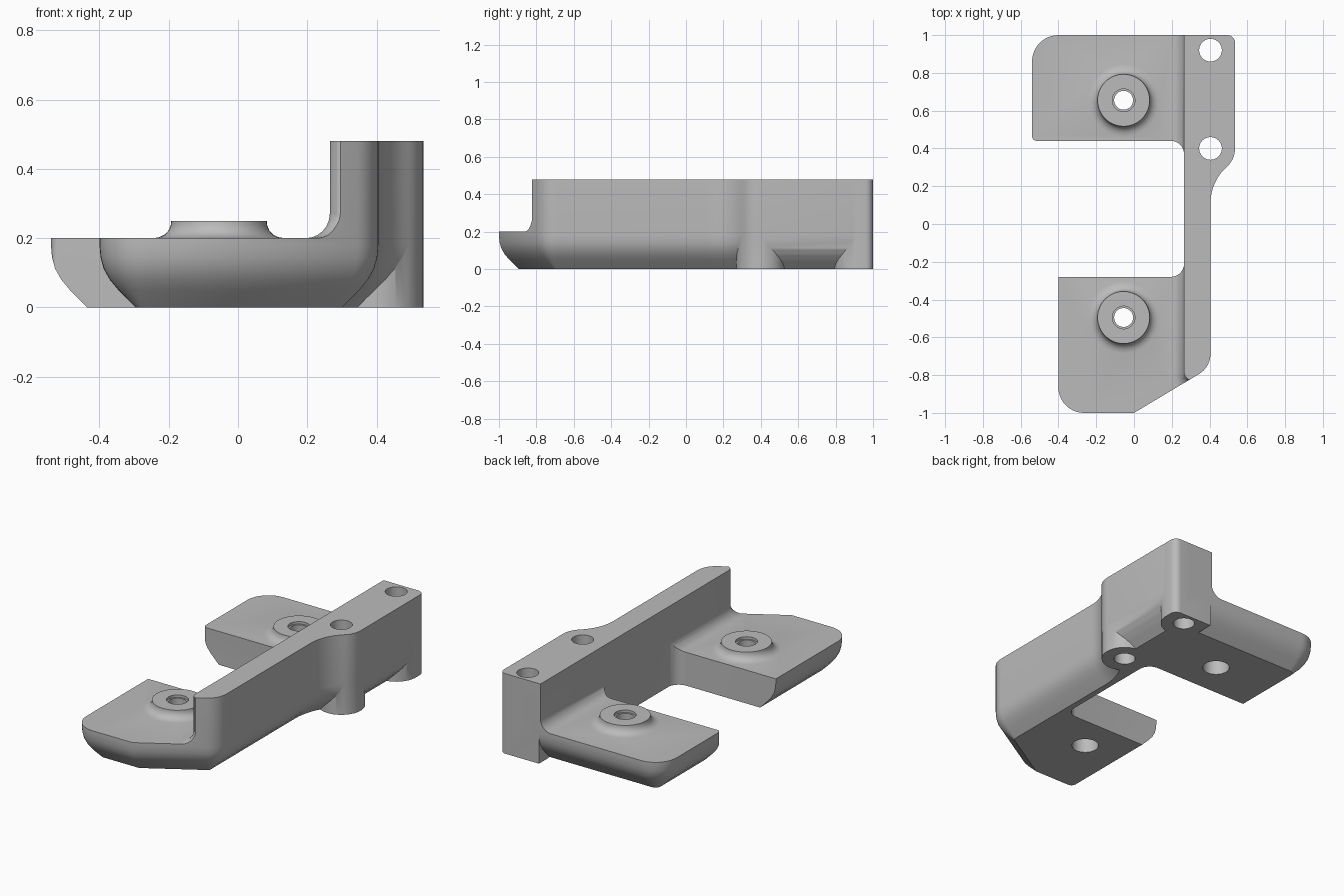
import bpy, bmesh, math
from mathutils import Vector

if "Cube" in bpy.data.objects:
    bpy.data.objects.remove(bpy.data.objects["Cube"])

grey = bpy.data.materials.new("grey")
grey.diffuse_color = (0.5, 0.5, 0.5, 1)
grey.use_nodes = True
grey.node_tree.nodes["Principled BSDF"].inputs["Base Color"].default_value = grey.diffuse_color


def arc(cx, cy, r, a0, a1, n=10):
    angles = [math.radians(a0 + (a1 - a0) * i / n) for i in range(n + 1)]
    return [(cx + r * math.cos(a), cy + r * math.sin(a)) for a in angles]


def circle(cx, cy, r):
    return arc(cx, cy, r, 0, 352.5, 47)


def inset(points, d):
    """Mitred inward offset of a counter-clockwise outline."""
    pts = [Vector(p) for p in points]
    result = []
    for i, p in enumerate(pts):
        e1 = (p - pts[i - 1]).normalized()
        e2 = (pts[(i + 1) % len(pts)] - p).normalized()
        n1, n2 = Vector((-e1.y, e1.x)), Vector((-e2.y, e2.x))
        result.append(p + (n1 + n2) * d / (1 + n1.dot(n2)))
    return result


def loft(name, points, levels):
    """Solid through (inset, z) levels of one outline."""
    bm = bmesh.new()
    rings = [[bm.verts.new((p.x, p.y, z)) for p in inset(points, d)] for d, z in levels]
    n = len(points)
    for a, b in zip(rings, rings[1:]):
        for i in range(n):
            j = (i + 1) % n
            bm.faces.new((a[i], a[j], b[j], b[i]))
    bm.faces.new(rings[0][::-1])
    bm.faces.new(rings[-1])
    mesh = bpy.data.meshes.new(name)
    bm.to_mesh(mesh)
    bm.free()
    ob = bpy.data.objects.new(name, mesh)
    bpy.context.collection.objects.link(ob)
    mesh.materials.append(grey)
    return ob


def combine(target, other, operation):
    mod = target.modifiers.new("combine", 'BOOLEAN')
    mod.operation, mod.solver, mod.object = operation, 'EXACT', other
    bpy.context.view_layer.objects.active = target
    bpy.ops.object.modifier_apply(modifier=mod.name)
    bpy.data.objects.remove(other)


# Full-height body with a rounded chamfer along the bottom
outline = [(-0.4, 0.0)] + arc(-0.265, -0.865, 0.135, 180, 270) + [(0, -1)]
outline += arc(0.28, -0.687, 0.125, -59, 0)
outline += arc(0.663, 0.11, 0.258, 180, 131.6)
outline += arc(0.405, 0.4, 0.13, -48.4, 0)[1:]
outline += arc(0.425, 0.89, 0.11, 0, 90)
outline += arc(-0.4, 0.86, 0.14, 90, 180) + [(-0.54, 0.0)]
bracket = loft("mounting_bracket", outline, [
    (0.105, 0), (0.055, 0.05), (0.03, 0.08), (0.012, 0.112), (0.003, 0.145), (0, 0.18), (0, 0.48)])

# Screw columns reaching the floor
end_column = arc(0.405, 0.92, 0.13, 180, 360, 24) + arc(0.495, 0.96, 0.04, 0, 90, 6) + [(0.275, 1)]
combine(bracket, loft("end_column", end_column, [(0, 0), (0, 0.48)]), 'UNION')
combine(bracket, loft("mid_column", circle(0.405, 0.4, 0.1295), [(0, 0), (0, 0.2)]), 'UNION')

# Clear the space above the wings, leaving a fillet against the rail
above = [(0.265, 1.5), (-1.5, 1.5), (-1.5, -2), (1, -2), (0.5, -0.8), (0.31, -0.826),
         (0.287, -0.822), (0.272, -0.808), (0.265, -0.79)]
fillet = [(0.07 * (1 - math.sin(a)), 0.27 - 0.07 * math.cos(a))
          for a in [math.radians(15 * i) for i in range(7)]]
combine(bracket, loft("wing_cutter", above, fillet + [(0, 0.8)]), 'DIFFERENCE')

# Gap between the two wings
gap = [(-1, -0.28), (-0.9, -0.28)] + arc(0.195, -0.21, 0.07, -90, 0, 8) + arc(0.195, 0.37, 0.07, 0, 90, 8)
gap += arc(-0.515, 0.465, 0.025, 270, 180, 5) + [(-1, 0.465)]
combine(bracket, loft("gap_cutter", gap, [(0, -0.5), (0, 0.8)]), 'DIFFERENCE')

# Flared bosses with stepped bolt holes
for y in (0.655, -0.495):
    flare = [(-0.054, 0.19), (-0.052, 0.2), (-0.034, 0.203), (-0.018, 0.211),
             (-0.007, 0.223), (-0.001, 0.238), (0, 0.25)]
    combine(bracket, loft("boss", circle(-0.055, y, 0.138), flare), 'UNION')
    steps = [(-0.025, -0.1), (-0.025, 0.1), (0, 0.1), (0, 0.235), (-0.01, 0.235), (-0.01, 0.4)]
    combine(bracket, loft("bolt_cutter", circle(-0.055, y, 0.05), steps), 'DIFFERENCE')

# Screw holes through the rail
for y in (0.4, 0.92):
    combine(bracket, loft("screw_cutter", circle(0.405, y, 0.06), [(0, -0.2), (0, 0.8)]), 'DIFFERENCE')

bpy.ops.object.select_all(action='DESELECT')
bracket.select_set(True)
bpy.context.view_layer.objects.active = bracket
bpy.ops.object.shade_smooth_by_angle(angle=math.radians(32))
